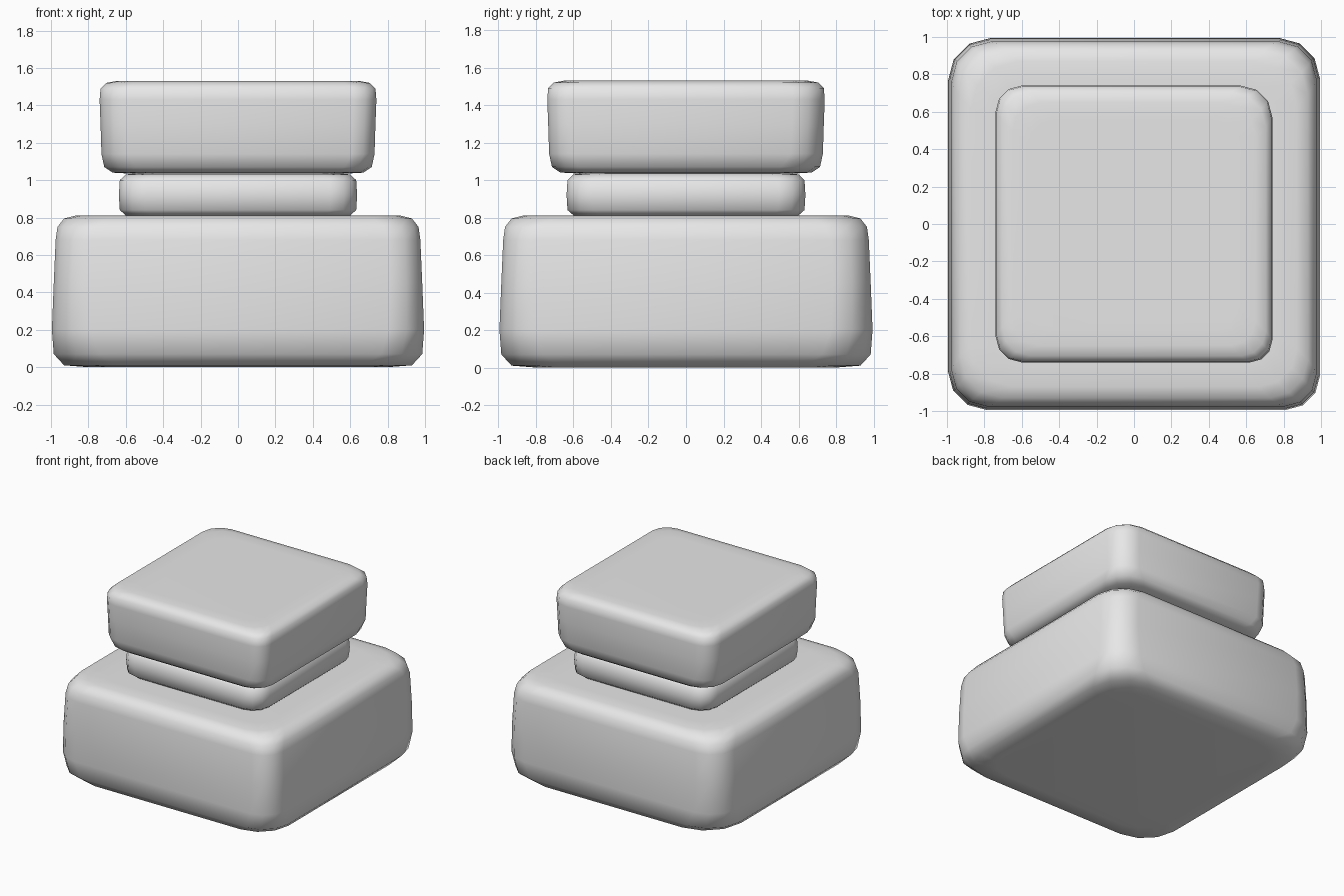
import bpy, bmesh
from math import sin, cos, pi

cube = bpy.data.objects.get("Cube")
if cube:
    bpy.data.objects.remove(cube, do_unlink=True)

stone = bpy.data.materials.new("pale grey stone")
stone.use_nodes = True
stone.diffuse_color = (0.8, 0.8, 0.8, 1)
stone.node_tree.nodes["Principled BSDF"].inputs["Base Color"].default_value = (0.8, 0.8, 0.8, 1)

CORNERS = ((1, 1), (-1, 1), (-1, -1), (1, -1))
STEPS = 3


def ring(bm, z, half, radii):
    """One rounded-square loop, with its own radius at each corner."""
    verts = []
    for i, ((sx, sy), r) in enumerate(zip(CORNERS, radii)):
        for k in range(STEPS + 1):
            a = (i + k / STEPS) * pi / 2
            x = sx * (half - r) + r * cos(a)
            y = sy * (half - r) + r * sin(a)
            verts.append(bm.verts.new((x, y, z)))
    return verts


def stone_block(name, profile, radii):
    """Soft block lofted through (height, half width, corner scale) rings."""
    bm = bmesh.new()
    loops = [ring(bm, z, h, [r * s for r in radii]) for z, h, s in profile]
    for low, high in zip(loops, loops[1:]):
        n = len(low)
        for i in range(n):
            j = (i + 1) % n
            bm.faces.new((low[i], low[j], high[j], high[i]))
    bm.faces.new(loops[0][::-1])
    bm.faces.new(loops[-1])
    for f in bm.faces:
        f.smooth = True
    mesh = bpy.data.meshes.new(name)
    bm.to_mesh(mesh)
    bm.free()
    mesh.materials.append(stone)
    obj = bpy.data.objects.new(name, mesh)
    bpy.context.collection.objects.link(obj)
    return obj


# Wide base, slightly flared towards the ground
stone_block("base_block", [
    (0.0, 0.80, 1.3), (0.01, 0.93, 1.5), (0.07, 0.985, 1.3), (0.2, 0.995, 1.1),
    (0.45, 0.985, 1.0), (0.68, 0.975, 1.0), (0.75, 0.965, 1.1),
    (0.795, 0.93, 1.2), (0.81, 0.87, 1.2), (0.812, 0.76, 1.0)],
    (0.20, 0.21, 0.19, 0.17))

# Narrow neck
stone_block("neck_block", [
    (0.805, 0.54, 1.0), (0.812, 0.60, 1.0), (0.84, 0.632, 1.0), (0.92, 0.637, 1.0),
    (1.00, 0.632, 1.0), (1.03, 0.60, 1.0), (1.037, 0.54, 1.0)],
    (0.14, 0.14, 0.14, 0.14))

# Cap, slightly wider at the top
stone_block("cap_block", [
    (1.035, 0.58, 1.0), (1.04, 0.67, 1.2), (1.07, 0.715, 1.2), (1.14, 0.73, 1.0),
    (1.30, 0.735, 1.0), (1.43, 0.74, 1.0), (1.49, 0.735, 1.0),
    (1.52, 0.705, 1.1), (1.53, 0.65, 1.1), (1.531, 0.56, 1.0)],
    (0.17, 0.14, 0.14, 0.12))
